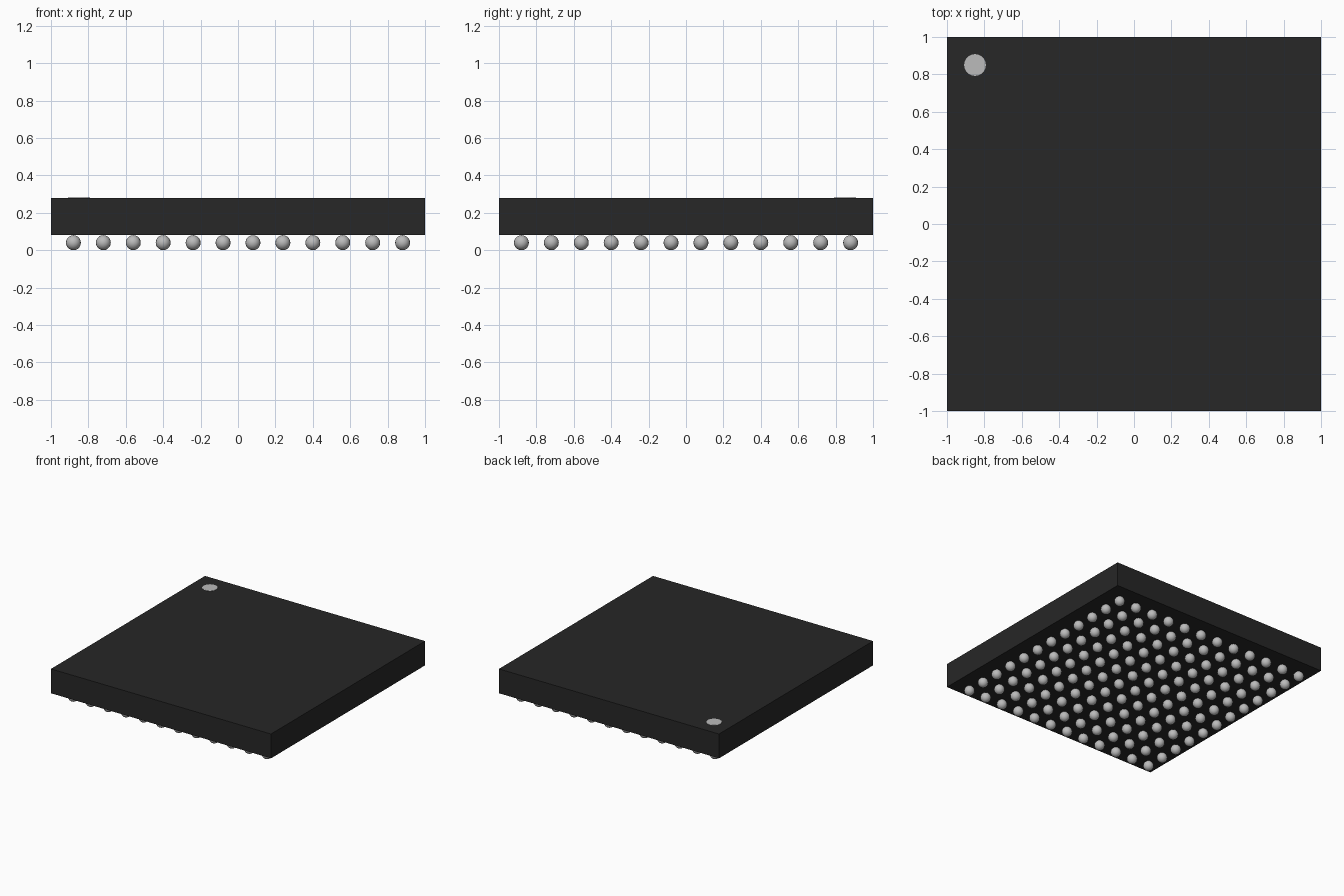
import bpy, bmesh
from mathutils import Matrix

if "Cube" in bpy.data.objects:
    bpy.data.objects.remove(bpy.data.objects["Cube"])


def material(name, value):
    m = bpy.data.materials.new(name)
    m.diffuse_color = (value, value, value, 1)
    m.use_nodes = True
    m.node_tree.nodes["Principled BSDF"].inputs["Base Color"].default_value = m.diffuse_color
    return m


def add_object(name, bm, mat, smooth=False):
    mesh = bpy.data.meshes.new(name)
    bm.to_mesh(mesh)
    bm.free()
    for p in mesh.polygons:
        p.use_smooth = smooth
    mesh.materials.append(mat)
    obj = bpy.data.objects.new(name, mesh)
    bpy.context.collection.objects.link(obj)
    return obj


black = material("black plastic", 0.02)
silver = material("silver solder", 0.5)

# Package body
bm = bmesh.new()
bmesh.ops.create_cube(bm, size=1, matrix=Matrix.Translation((0, 0, 0.18)) @ Matrix.Diagonal((2, 2, 0.2, 1)))
add_object("package_body", bm, black)

# Pin one marker: thin disc on the top corner
bm = bmesh.new()
bmesh.ops.create_cone(bm, cap_ends=True, segments=32, radius1=0.058, radius2=0.058, depth=0.004,
                      matrix=Matrix.Translation((-0.85, 0.85, 0.28)))
add_object("corner_marker", bm, silver)

# Solder balls: 12 x 12 grid under the body
bm = bmesh.new()
N, PITCH, R = 12, 0.16, 0.04
for i in range(N):
    for j in range(N):
        pos = ((i - (N - 1) / 2) * PITCH, (j - (N - 1) / 2) * PITCH, R)
        bmesh.ops.create_uvsphere(bm, u_segments=16, v_segments=10, radius=R, matrix=Matrix.Translation(pos))
add_object("solder_balls", bm, silver, smooth=True)
